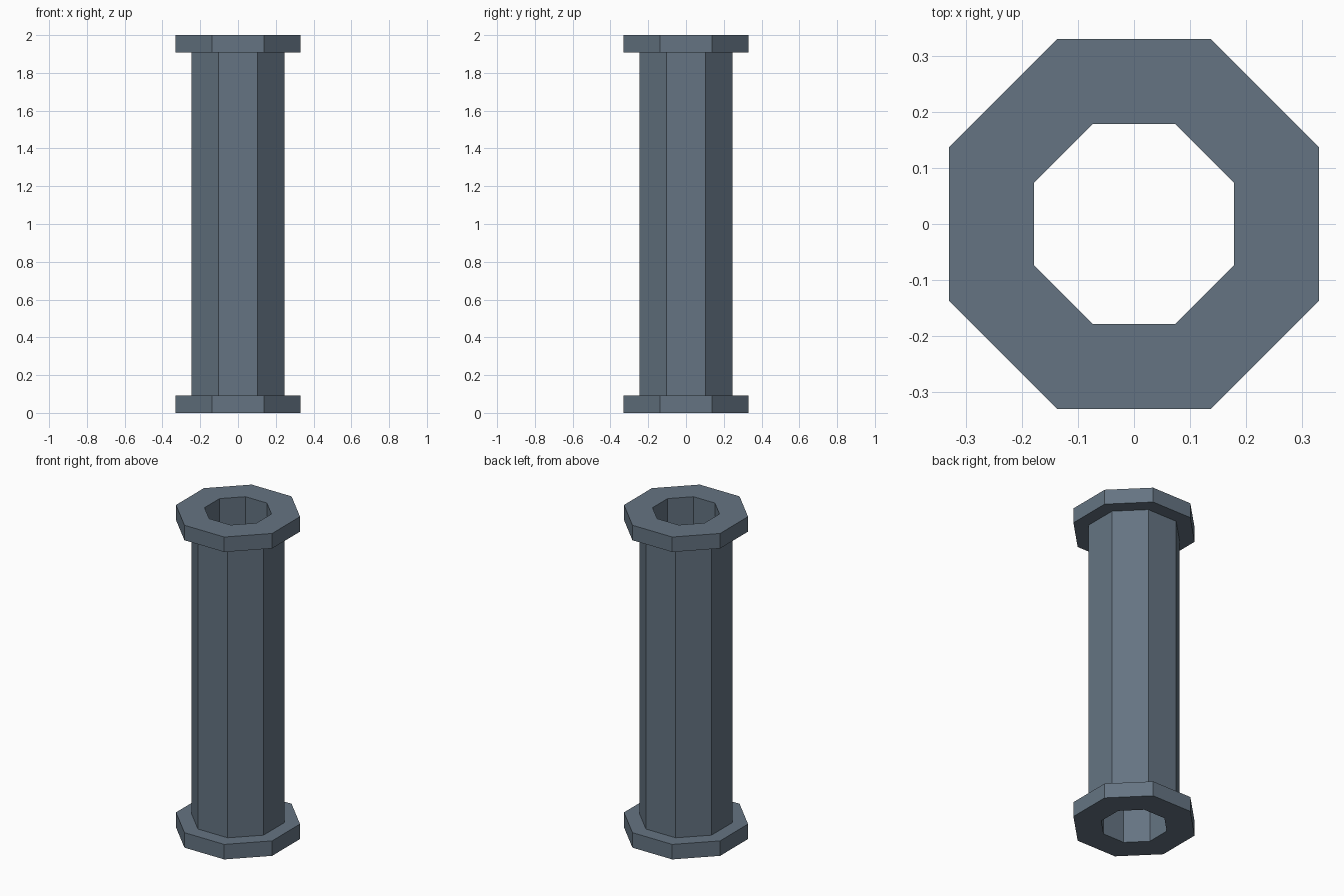
import bpy
import bmesh
import math

cube = bpy.data.objects.get("Cube")
if cube:
    bpy.data.objects.remove(cube, do_unlink=True)

SIDES = 8
HEIGHT = 2.0
FLANGE_HEIGHT = 0.093
BORE, BODY, FLANGE = 0.178, 0.247, 0.33  # distances from axis to flat sides


def make_material(name, colour):
    mat = bpy.data.materials.new(name)
    mat.use_nodes = True
    mat.diffuse_color = colour
    mat.node_tree.nodes["Principled BSDF"].inputs["Base Color"].default_value = colour
    return mat


def lathe(name, profile, mat):
    """Sweep a closed (flat radius, height) profile round z, flats facing the axes."""
    bm = bmesh.new()
    rings = []
    for i in range(SIDES):
        angle = math.tau * (i + 0.5) / SIDES
        scale = 1 / math.cos(math.pi / SIDES)
        rings.append([bm.verts.new((r * scale * math.cos(angle),
                                    r * scale * math.sin(angle), z))
                      for r, z in profile])
    count = len(profile)
    for i in range(SIDES):
        here, after = rings[i], rings[(i + 1) % SIDES]
        for j in range(count):
            k = (j + 1) % count
            bm.faces.new((here[j], after[j], after[k], here[k]))
    bmesh.ops.recalc_face_normals(bm, faces=bm.faces)
    mesh = bpy.data.meshes.new(name)
    bm.to_mesh(mesh)
    bm.free()
    mesh.materials.append(mat)
    obj = bpy.data.objects.new(name, mesh)
    bpy.context.collection.objects.link(obj)
    return obj


steel = make_material("slate_steel", (0.13, 0.175, 0.225, 1))

# Hollow pipe with a flange at each end, as one continuous skin
lower = [(BORE, 0), (FLANGE, 0), (FLANGE, FLANGE_HEIGHT), (BODY, FLANGE_HEIGHT)]
upper = [(r, HEIGHT - z) for r, z in reversed(lower)]
lathe("flanged_pipe", lower + upper, steel)
